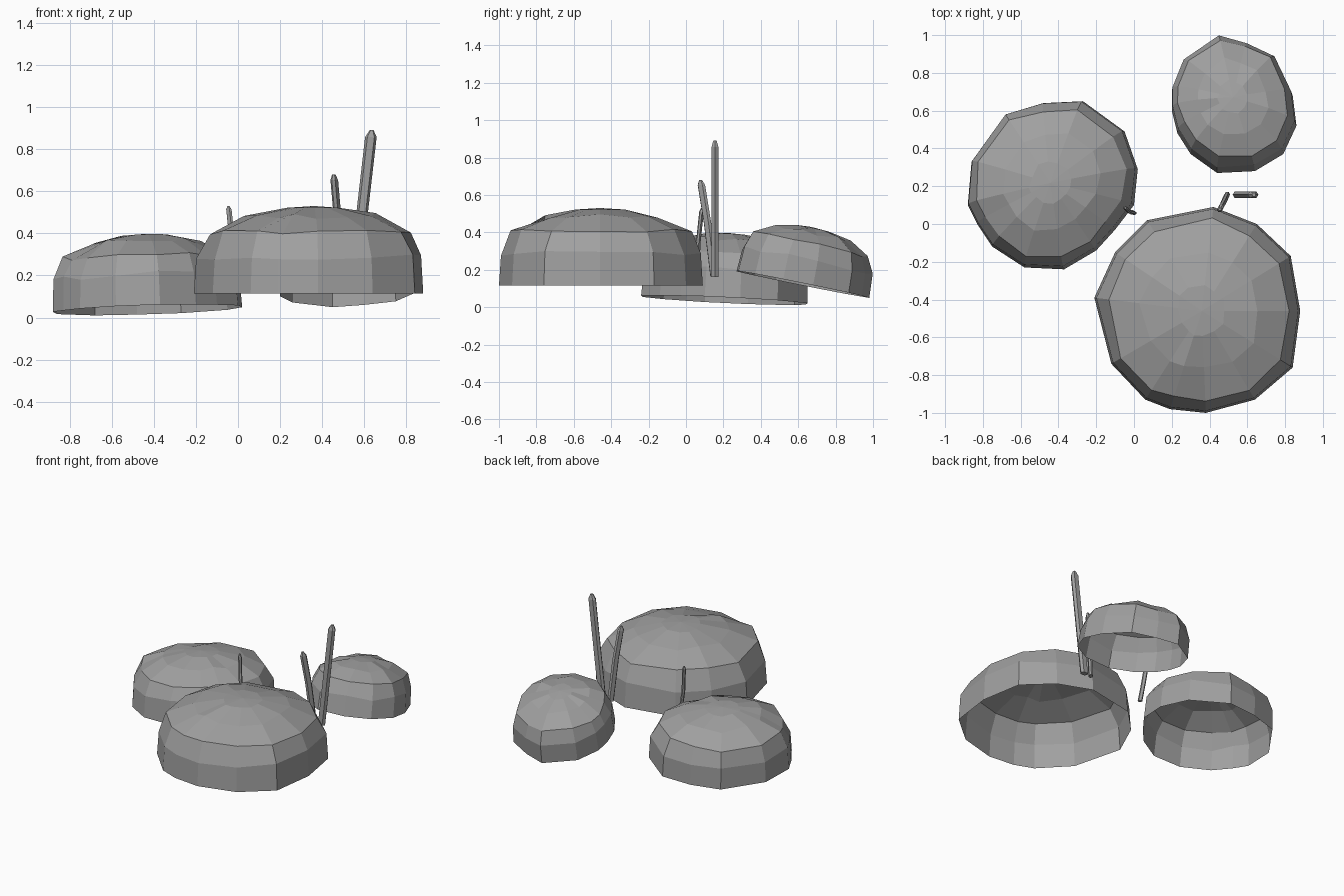
import bpy
import bmesh
import random
from mathutils import Vector

random.seed(4)

default_cube = bpy.data.objects.get("Cube")
if default_cube:
    bpy.data.objects.remove(default_cube, do_unlink=True)

stone_grey = bpy.data.materials.new("stone grey")
stone_grey.use_nodes = True
grey = (0.35, 0.35, 0.35, 1)
stone_grey.diffuse_color = grey
stone_grey.node_tree.nodes["Principled BSDF"].inputs["Base Color"].default_value = grey


def make_object(name, bm):
    """Turn a bmesh into a flat-shaded grey object."""
    mesh = bpy.data.meshes.new(name)
    bm.to_mesh(mesh)
    bm.free()
    mesh.materials.append(stone_grey)
    obj = bpy.data.objects.new(name, mesh)
    bpy.context.collection.objects.link(obj)
    return obj


def bridge(bm, lower, upper):
    """Join two equal rings of vertices with quads."""
    count = len(lower)
    for i in range(count):
        j = (i + 1) % count
        bm.faces.new((lower[i], lower[j], upper[j], upper[i]))


# Dome profile: share of the outline radius, share of the height
DOME_PROFILE = [(1, 0), (0.98, 0.42), (0.88, 0.7), (0.57, 0.89), (0.24, 0.98)]


def make_rock(name, outline, centre, height, slope):
    """Open-bottomed boulder shell rising from a tilted rim."""
    bm = bmesh.new()
    centre = Vector(centre)
    normal = Vector((-slope[0], -slope[1], 1)).normalized()
    rings = []
    for level, (scale, rise) in enumerate(DOME_PROFILE):
        ring = []
        for x, y in outline:
            wobble = random.uniform(-0.02, 0.02) if level > 1 else 0
            lift = random.uniform(-0.04, 0.03) if 0 < level < 4 else 0
            dx = (x - centre.x) * (scale + wobble)
            dy = (y - centre.y) * (scale + wobble)
            rim = centre + Vector((dx, dy, dx * slope[0] + dy * slope[1]))
            ring.append(bm.verts.new(rim + normal * height * (rise + lift)))
        rings.append(ring)
    for lower, upper in zip(rings, rings[1:]):
        bridge(bm, lower, upper)
    # Close the crown with a shallow fan
    top = rings[-1]
    peak = bm.verts.new(centre + normal * height)
    for i in range(len(top)):
        bm.faces.new((top[i], top[(i + 1) % len(top)], peak))
    return make_object(name, bm)


def make_blade(name, path, broad, width, thickness):
    """Thin six-sided shoot following a path, with a pointed tip."""
    bm = bmesh.new()
    broad = Vector(broad).normalized()
    thin = Vector((-broad.y, broad.x, 0))
    section = [(1, 0), (0.6, 1), (-0.6, 1), (-1, 0), (-0.6, -1), (0.6, -1)]
    points = [Vector(p) for p in path]
    tip = points[-1]
    # Shoulder just below the tip
    points[-1] = tip - (tip - points[-2]).normalized() * width * 0.6
    rings = [[bm.verts.new(p + broad * a * width / 2 + thin * b * thickness / 2)
              for a, b in section] for p in points]
    bm.faces.new(list(reversed(rings[0])))
    for lower, upper in zip(rings, rings[1:]):
        bridge(bm, lower, upper)
    end = [bm.verts.new(tip + broad * a * width / 6 + thin * b * thickness / 4)
           for a, b in section]
    bridge(bm, rings[-1], end)
    bm.faces.new(end)
    return make_object(name, bm)


# Three boulders, outlines counterclockwise
make_rock("large_front_rock",
          [(-0.21, -0.39), (-0.12, -0.74), (0.06, -0.93), (0.19, -0.98),
           (0.38, -1), (0.64, -0.93), (0.84, -0.76), (0.88, -0.46),
           (0.83, -0.17), (0.65, 0), (0.42, 0.09), (0.07, 0.02), (-0.1, -0.15)],
          (0.36, -0.46, 0.115), 0.415, (0, 0))

make_rock("middle_side_rock",
          [(-0.88, 0.1), (-0.83, 0), (-0.75, -0.12), (-0.58, -0.23),
           (-0.37, -0.24), (-0.2, -0.14), (-0.1, -0.03), (0, 0.1),
           (0.02, 0.29), (-0.05, 0.49), (-0.27, 0.65), (-0.48, 0.64),
           (-0.68, 0.58), (-0.86, 0.33)],
          (-0.43, 0.2, 0.038), 0.36, (0.035, -0.05))

make_rock("small_back_rock",
          [(0.2, 0.6), (0.23, 0.48), (0.3, 0.37), (0.44, 0.27),
           (0.64, 0.28), (0.79, 0.37), (0.86, 0.52), (0.84, 0.68),
           (0.75, 0.87), (0.6, 0.94), (0.45, 0.98), (0.26, 0.85), (0.2, 0.7)],
          (0.53, 0.61, 0.125), 0.31, (0.02, -0.2))

# Three shoots between the boulders
make_blade("tall_shoot",
           [(0.55, 0.155, 0.16), (0.59, 0.155, 0.5), (0.635, 0.155, 0.89)],
           (1, 0, 0), 0.055, 0.036)
make_blade("medium_shoot",
           [(0.49, 0.15, 0.165), (0.475, 0.115, 0.45), (0.455, 0.078, 0.68)],
           (0.5, 0.85, 0), 0.046, 0.026)
make_blade("short_shoot",
           [(0, 0.06, 0.2), (-0.025, 0.065, 0.34), (-0.045, 0.085, 0.53)],
           (0.8, -0.5, 0), 0.03, 0.018)
